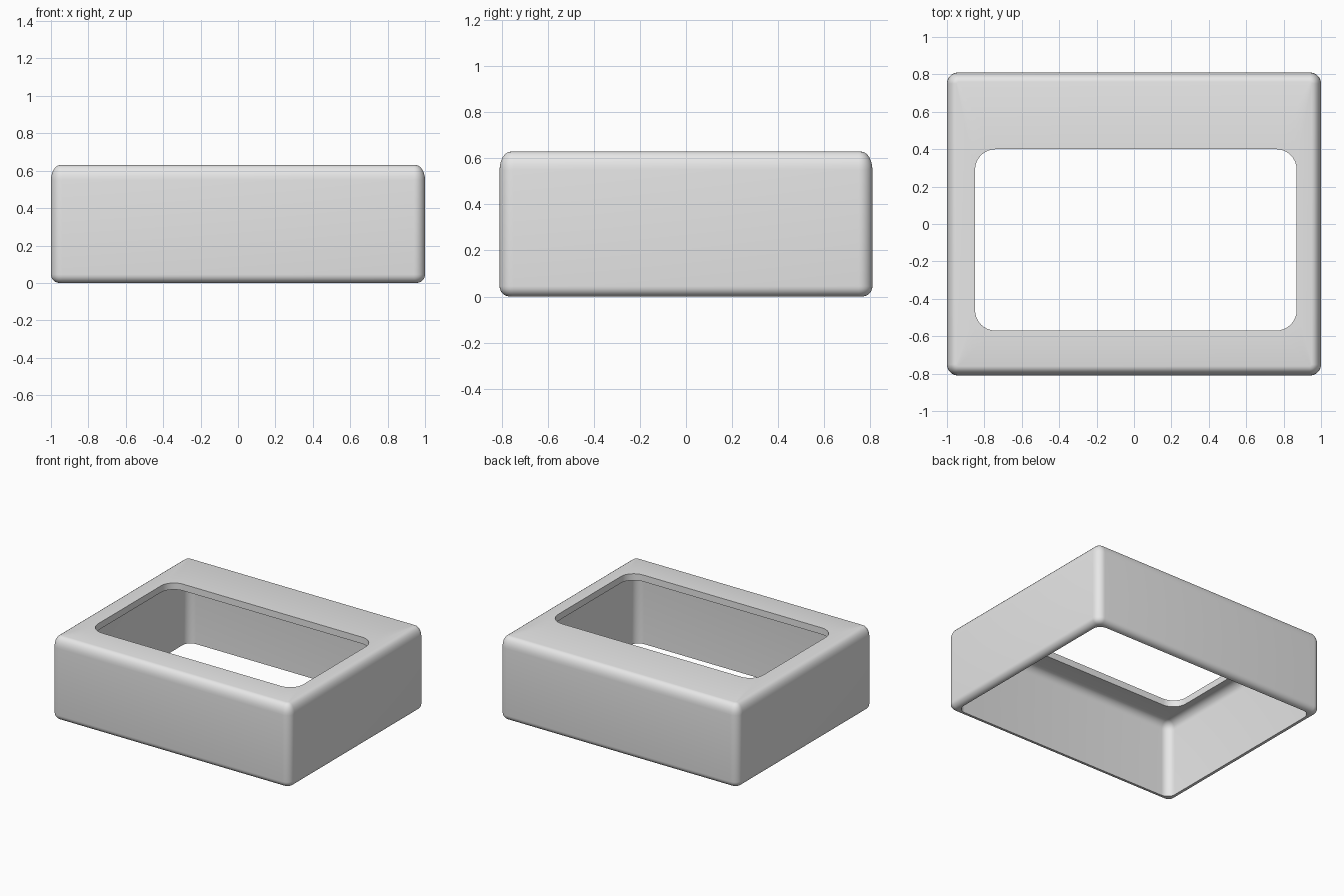
import bpy, bmesh
from math import sin, cos, pi

cube = bpy.data.objects.get("Cube")
if cube:
    bpy.data.objects.remove(cube, do_unlink=True)

HX, HY, HEIGHT = 1.0, 0.81, 0.63   # outer half sizes and height
WALL = 0.05                        # shell thickness
CORNER_STEPS = 8
FILLET_STEPS = 6


def rounded_rect(bm, cx, cy, hx, hy, r, z):
    """Ring of vertices around a rectangle with rounded corners."""
    ring = []
    for k, (sx, sy) in enumerate([(1, 1), (-1, 1), (-1, -1), (1, -1)]):
        for i in range(CORNER_STEPS + 1):
            a = (k + i / CORNER_STEPS) * pi / 2
            ring.append(bm.verts.new((cx + sx * (hx - r) + r * cos(a),
                                      cy + sy * (hy - r) + r * sin(a), z)))
    return ring


def fillet(inset, z, rx, rz, start):
    """Quarter ellipse of (inset, z) points about its centre."""
    angles = [start + i / FILLET_STEPS * pi / 2 for i in range(FILLET_STEPS + 1)]
    return [(inset - rx * cos(a), z + rz * sin(a)) for a in angles]


bm = bmesh.new()
rings = []

# Outer skin: rounded bottom rim up to the rounded top edge
outer = fillet(0.045, 0.045, 0.045, 0.045, -pi / 2)
outer += fillet(0.05, HEIGHT - 0.08, 0.05, 0.08, 0)
for d, z in outer:
    rings.append(rounded_rect(bm, 0, 0, HX - d, HY - d, 0.06 - d, z))

# Opening through the top plate, set off-centre toward the front
for z in (HEIGHT, HEIGHT - WALL):
    rings.append(rounded_rect(bm, 0.01, -0.085, 0.86, 0.485, 0.11, z))

# Inner skin: ceiling, rounded inner edge, straight wall to the rim
inner = fillet(WALL + 0.06, HEIGHT - WALL - 0.06, 0.06, 0.06, 0)[::-1]
inner.append((WALL, 0))
for d, z in inner:
    rings.append(rounded_rect(bm, 0, 0, HX - d, HY - d, 0.05 + WALL - d + 0.015, z))

# Join neighbouring rings into one closed shell
for a, b in zip(rings, rings[1:] + rings[:1]):
    n = len(a)
    for i in range(n):
        j = (i + 1) % n
        bm.faces.new((a[i], a[j], b[j], b[i]))
bmesh.ops.recalc_face_normals(bm, faces=bm.faces)

mesh = bpy.data.meshes.new("bezel_shell")
bm.to_mesh(mesh)
bm.free()
shell = bpy.data.objects.new("bezel_shell", mesh)
bpy.context.collection.objects.link(shell)

# Plain grey material
grey = bpy.data.materials.new("light_grey")
grey.use_nodes = True
grey.diffuse_color = (0.8, 0.8, 0.8, 1)
grey.node_tree.nodes["Principled BSDF"].inputs["Base Color"].default_value = (0.8, 0.8, 0.8, 1)
mesh.materials.append(grey)

bpy.ops.object.select_all(action="DESELECT")
shell.select_set(True)
bpy.context.view_layer.objects.active = shell
bpy.ops.object.shade_smooth_by_angle(angle=pi / 5)
